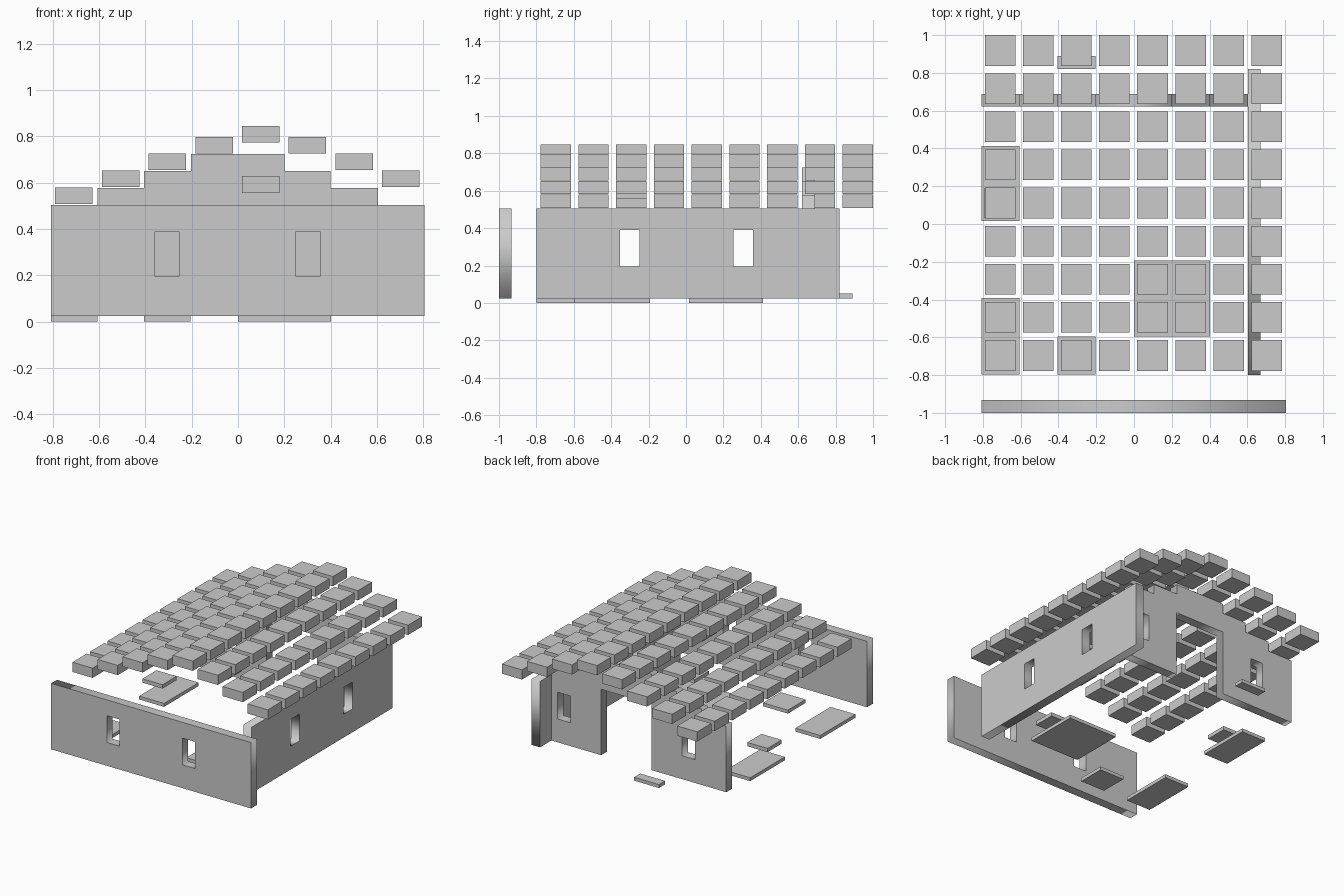
import bpy
import bmesh
from math import pi
from mathutils import Matrix, Vector

cube = bpy.data.objects.get("Cube")
if cube:
    bpy.data.objects.remove(cube, do_unlink=True)

stone = bpy.data.materials.new("plain_grey")
stone.use_nodes = True
stone.diffuse_color = (0.6, 0.6, 0.6, 1)
stone.node_tree.nodes["Principled BSDF"].inputs["Base Color"].default_value = (0.6, 0.6, 0.6, 1)


def add_object(name, mesh):
    obj = bpy.data.objects.new(name, mesh)
    bpy.context.collection.objects.link(obj)
    mesh.materials.clear()
    mesh.materials.append(stone)
    return obj


def block(name, xs, ys, zs):
    """Box spanning the given ranges."""
    bm = bmesh.new()
    low, high = (Vector(p) for p in zip(xs, ys, zs))
    place = Matrix.Translation((low + high) / 2) @ Matrix.Diagonal((*(high - low), 1))
    bmesh.ops.create_cube(bm, size=1, matrix=place)
    mesh = bpy.data.meshes.new(name)
    bm.to_mesh(mesh)
    bm.free()
    return add_object(name, mesh)


def rectangle(left, right, bottom, top):
    return [(left, bottom), (right, bottom), (right, top), (left, top)]


def wall(name, outline, window_centres, location, turn):
    """Upright slab from a drawn outline with window holes."""
    curve = bpy.data.curves.new(name + "_outline", "CURVE")
    curve.dimensions = "2D"
    curve.fill_mode = "BOTH"
    curve.extrude = THICK / 2
    holes = [rectangle(c - 0.052, c + 0.052, 0.195, 0.39) for c in window_centres]
    for loop in [outline] + holes:
        spline = curve.splines.new("POLY")
        spline.points.add(len(loop) - 1)
        for point, (u, v) in zip(spline.points, loop):
            point.co = (u, v, 0, 1)
        spline.use_cyclic_u = True
    helper = bpy.data.objects.new(name + "_helper", curve)
    bpy.context.collection.objects.link(helper)
    bpy.context.view_layer.update()
    graph = bpy.context.evaluated_depsgraph_get()
    mesh = bpy.data.meshes.new_from_object(helper.evaluated_get(graph))
    bpy.data.objects.remove(helper, do_unlink=True)
    bm = bmesh.new()
    bm.from_mesh(mesh)
    bmesh.ops.remove_doubles(bm, verts=bm.verts, dist=0.0005)
    bmesh.ops.recalc_face_normals(bm, faces=bm.faces)
    bm.to_mesh(mesh)
    bm.free()
    mesh.name = name
    obj = add_object(name, mesh)
    obj.location = location
    obj.rotation_euler = (pi / 2, 0, turn)


THICK = 0.068
BASE, EAVE, STEP = 0.025, 0.505, 0.073

# Front and side walls with two windows each
wall("front_wall", rectangle(-0.807, 0.805, BASE, EAVE), (-0.306, 0.303), (0, -0.966, 0), 0)
wall("side_wall", rectangle(-0.8, 0.82, BASE, EAVE), (-0.3, 0.307), (0.637, 0, 0), pi / 2)

# Back wall: stepped gable over a central doorway
gable = [(-0.807, BASE), (-0.204, BASE), (-0.204, EAVE), (0.202, EAVE), (0.202, BASE),
         (0.604, BASE), (0.604, EAVE + STEP)]
gable += [(0.4, EAVE + STEP), (0.4, EAVE + 2 * STEP), (0.2, EAVE + 2 * STEP), (0.2, EAVE + 3 * STEP)]
gable += [(-0.204, EAVE + 3 * STEP), (-0.204, EAVE + 2 * STEP), (-0.405, EAVE + 2 * STEP),
          (-0.405, EAVE + STEP), (-0.607, EAVE + STEP), (-0.607, EAVE), (-0.807, EAVE)]
wall("back_wall", gable, (-0.503, 0.5), (0, 0.655, 0), 0)

# Roof tiles rising in columns to a ridge
PITCH, TILE = 0.2018, 0.162
heights = [0.508, 0.582, 0.655, 0.726, 0.775, 0.726, 0.655, 0.582]
for col, z in enumerate(heights):
    x = -0.79 + col * PITCH
    for row in range(9):
        y = -0.777 + row * PITCH
        block(f"roof_tile_{col}_{row}", (x, x + TILE), (y, y + TILE), (z, z + 0.071))

# Single tile hanging below the ridge
block("hanging_tile", (0.017, 0.179), (-0.374, -0.212), (0.557, 0.629))

# Floor slabs
for name, xs, ys in [
    ("floor_slab_front", (-0.807, -0.607), (-0.798, -0.393)),
    ("floor_slab_small", (-0.405, -0.205), (-0.798, -0.595)),
    ("floor_slab_large", (0, 0.402), (-0.595, -0.192)),
    ("floor_slab_back", (-0.807, -0.607), (0.015, 0.413)),
]:
    block(name, xs, ys, (0, BASE))

# Doorstep and raised plates over the slabs
block("doorstep", (-0.405, -0.205), (0.82, 0.89), (BASE, 0.05))
for name, x, y in [("raised_plate_left", -0.71, 0.11), ("raised_plate_right", 0.3, -0.494)]:
    half = TILE / 2
    block(name, (x - half, x + half), (y - half, y + half), (0.122, 0.15))
